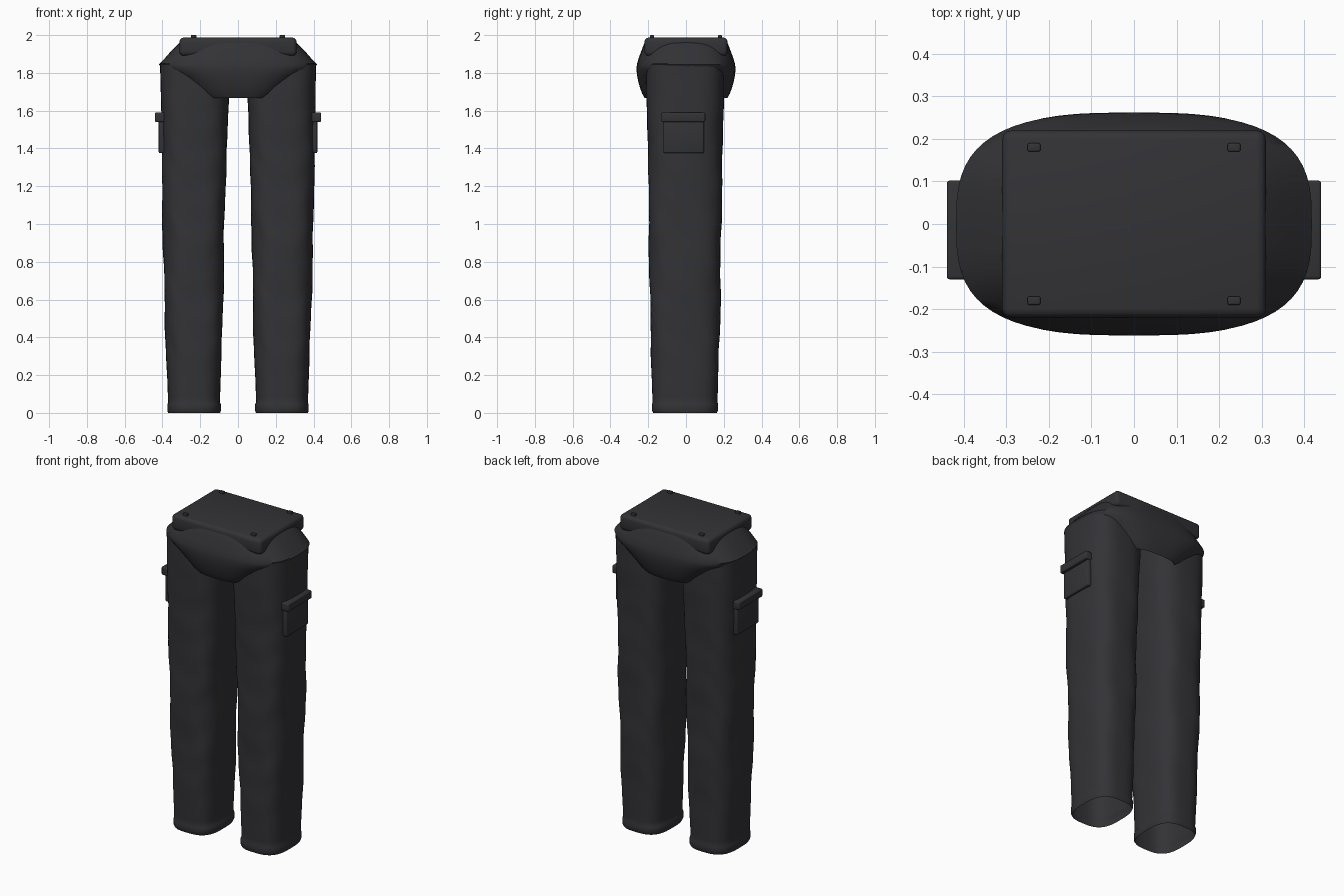
import bpy, bmesh, math

old = bpy.data.objects.get("Cube")
if old:
    bpy.data.objects.remove(old, do_unlink=True)

cloth = bpy.data.materials.new("charcoal cloth")
cloth.use_nodes = True
COLOUR = (0.033, 0.033, 0.038, 1)
cloth.diffuse_color = COLOUR
bsdf = cloth.node_tree.nodes["Principled BSDF"]
bsdf.inputs["Base Color"].default_value = COLOUR
bsdf.inputs["Roughness"].default_value = 0.8


def finish(bm, name, angle=35):
    bmesh.ops.recalc_face_normals(bm, faces=bm.faces)
    mesh = bpy.data.meshes.new(name)
    bm.to_mesh(mesh)
    bm.free()
    mesh.materials.append(cloth)
    ob = bpy.data.objects.new(name, mesh)
    bpy.context.collection.objects.link(ob)
    bpy.ops.object.select_all(action='DESELECT')
    ob.select_set(True)
    bpy.context.view_layer.objects.active = ob
    bpy.ops.object.shade_smooth_by_angle(angle=math.radians(angle))
    return ob


def block(name, lo, hi, bevel):
    """Rounded box between two corners."""
    bm = bmesh.new()
    bmesh.ops.create_cube(bm, size=1)
    for v in bm.verts:
        v.co = [(a + b) / 2 + c * (b - a) for a, b, c in zip(lo, hi, v.co)]
    bmesh.ops.bevel(bm, geom=bm.edges[:], offset=bevel, segments=3,
                    profile=0.5, affect='EDGES')
    return finish(bm, name)


def superellipse(t, rx, ry, power):
    c, s = math.cos(t), math.sin(t)
    return (rx * math.copysign(abs(c) ** (2 / power), c),
            ry * math.copysign(abs(s) ** (2 / power), s))


def loft(name, rings, sides):
    """Open tube through rings of points."""
    bm = bmesh.new()
    loops = [[bm.verts.new(p) for p in ring] for ring in rings]
    for a, b in zip(loops, loops[1:]):
        for i in range(sides):
            j = (i + 1) % sides
            bm.faces.new((a[i], a[j], b[j], b[i]))
    return finish(bm, name, 50)


def interpolate(table, z):
    for a, b in zip(table, table[1:]):
        if z <= b[0]:
            f = (z - a[0]) / (b[0] - a[0])
            return [p + (q - p) * f for p, q in zip(a, b)][1:]
    return table[-1][1:]


# Trouser legs: height, inner x, outer x, back-to-front half depth
LEG = [(0, .095, .37, .168), (.012, .09, .374, .175), (.045, .09, .374, .175),
       (.055, .096, .37, .172), (.5, .08, .387, .185), (1, .072, .4, .192),
       (1.4, .06, .405, .197), (1.65, .05, .409, .205), (1.85, .05, .413, .205)]
SIDES = 56
heights = [0, .012, .03, .045, .055] + [.055 + 1.795 * i / 70 for i in range(1, 71)]


def leg(name, side):
    rings = []
    for z in heights:
        inner, outer, depth = interpolate(LEG, z)
        fade = min(1, max(0, (z - .06) / .3)) * min(1, max(0, (1.85 - z) / .4))
        ring = []
        for i in range(SIDES):
            t = 2 * math.pi * i / SIDES
            # soft diagonal folds
            fold = (math.sin(3 * t - 7 * z + 1.2 * math.sin(4 * z))
                    + .7 * math.sin(5 * t + 12 * z)
                    + .5 * math.sin(2 * t + 31 * z + 2 * math.sin(3 * t)))
            k = 1 + .011 * fade * fold
            x, y = superellipse(t, (outer - inner) / 2 * k, depth * k, 3)
            ring.append((side * (inner + outer) / 2 + x, y - .005, z))
        rings.append(ring)
    return loft(name, rings, SIDES)


# Hip yoke: height, half width, half depth
HIP = [(1.668, .2, .22), (1.69, .235, .232), (1.72, .262, .243), (1.75, .3, .252),
       (1.79, .355, .26), (1.82, .405, .262), (1.845, .418, .26),
       (1.88, .385, .25), (1.92, .35, .235), (1.955, .315, .222), (1.98, .29, .205)]
rings = []
for z, rx, ry in HIP:
    pts = [superellipse(2 * math.pi * i / 64, rx, ry, 3) for i in range(64)]
    rings.append([(x, y, z) for x, y in pts])
loft("hip_yoke", rings, 64)

# Waist top with four belt studs
block("waist_top", (-.31, -.22, 1.89), (.31, .22, 1.987), .022)
for sx in (-1, 1):
    for end, y in (("front", -.18), ("back", .18)):
        label = ("left" if sx > 0 else "right") + "_" + end
        block(label + "_belt_stud", (sx * .235 - .015, y - .01, 1.97),
              (sx * .235 + .015, y + .01, 2.0), .004)

# Legs and their cargo pockets
for label, sx in (("left", 1), ("right", -1)):
    leg(label + "_leg", sx)
    for part, y0, y1, z0, z1, reach in (("pocket", -.12, .095, 1.375, 1.55, .42),
                                        ("pocket_flap", -.13, .102, 1.54, 1.59, .44)):
        x0, x1 = sorted((sx * .37, sx * reach))
        block(label + "_" + part, (x0, y0, z0), (x1, y1, z1), .007)
